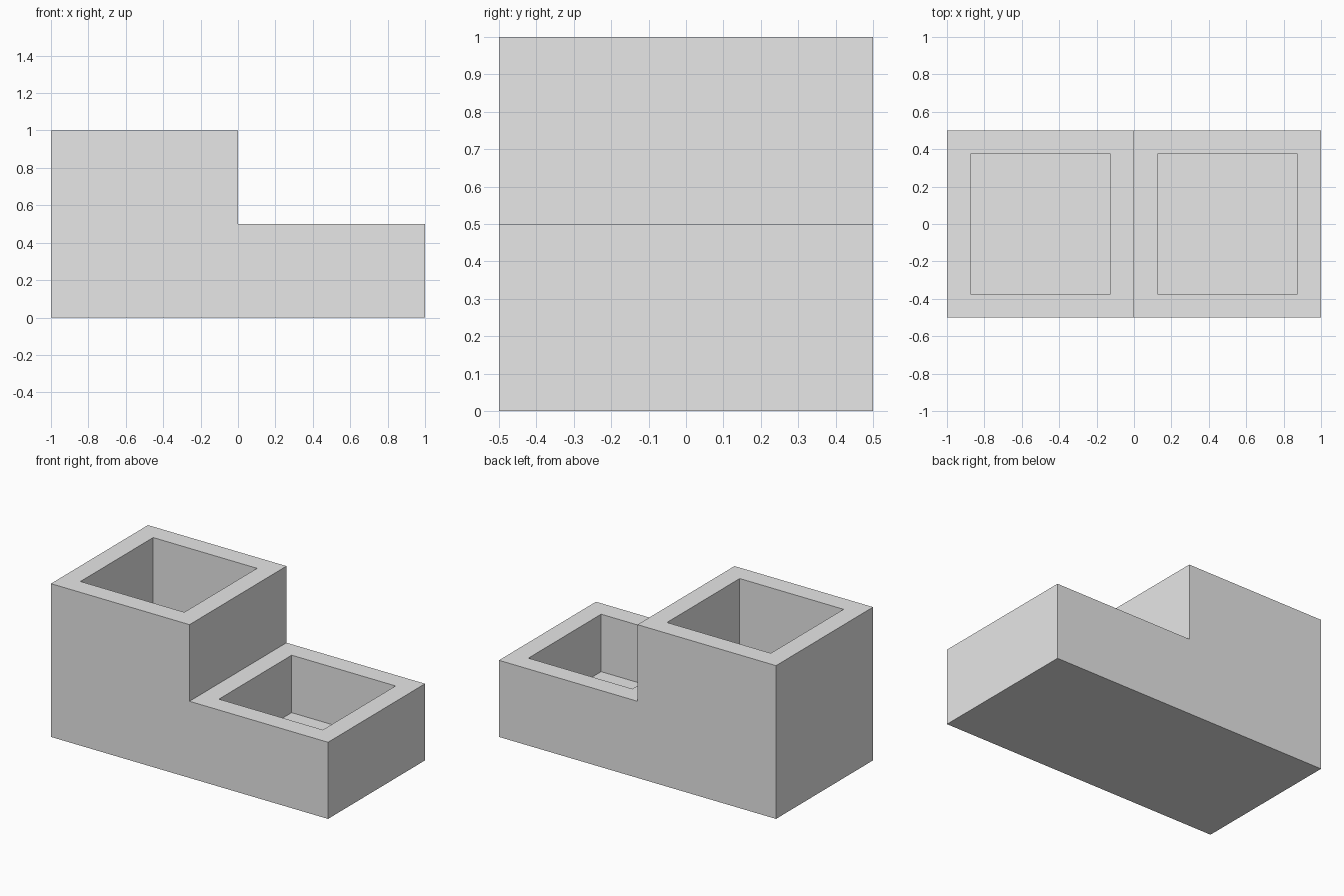
import bpy
import bmesh

# Remove the default cube
cube = bpy.data.objects.get("Cube")
if cube:
    bpy.data.objects.remove(cube, do_unlink=True)

WALL = 0.125
TALL, LOW = 1.0, 0.5
HALF_DEPTH = 0.5

# Single plain grey
grey = bpy.data.materials.new("plain grey")
grey.use_nodes = True
colour = (0.8, 0.8, 0.8, 1)
grey.diffuse_color = colour
grey.node_tree.nodes["Principled BSDF"].inputs["Base Color"].default_value = colour

# Stepped body: L-shaped profile extruded front to back
bm = bmesh.new()
profile = [(-1, 0), (1, 0), (1, LOW), (0, LOW), (0, TALL), (-1, TALL)]
face = bm.faces.new([bm.verts.new((x, -HALF_DEPTH, z)) for x, z in profile])
extruded = bmesh.ops.extrude_face_region(bm, geom=[face])["geom"]
moved = [g for g in extruded if isinstance(g, bmesh.types.BMVert)]
bmesh.ops.translate(bm, verts=moved, vec=(0, 2 * HALF_DEPTH, 0))
bmesh.ops.recalc_face_normals(bm, faces=bm.faces)

# Open compartments: inset each upward face and push it down to the floor
for top in [f for f in bm.faces if f.normal.z > 0.9]:
    bmesh.ops.inset_region(bm, faces=[top], thickness=WALL, use_even_offset=True)
    pocket = bmesh.ops.extrude_discrete_faces(bm, faces=[top])["faces"][0]
    for v in pocket.verts:
        v.co.z = WALL
bmesh.ops.recalc_face_normals(bm, faces=bm.faces)

mesh = bpy.data.meshes.new("stepped_planter")
bm.to_mesh(mesh)
bm.free()
mesh.materials.append(grey)
planter = bpy.data.objects.new("stepped_planter", mesh)
bpy.context.collection.objects.link(planter)
